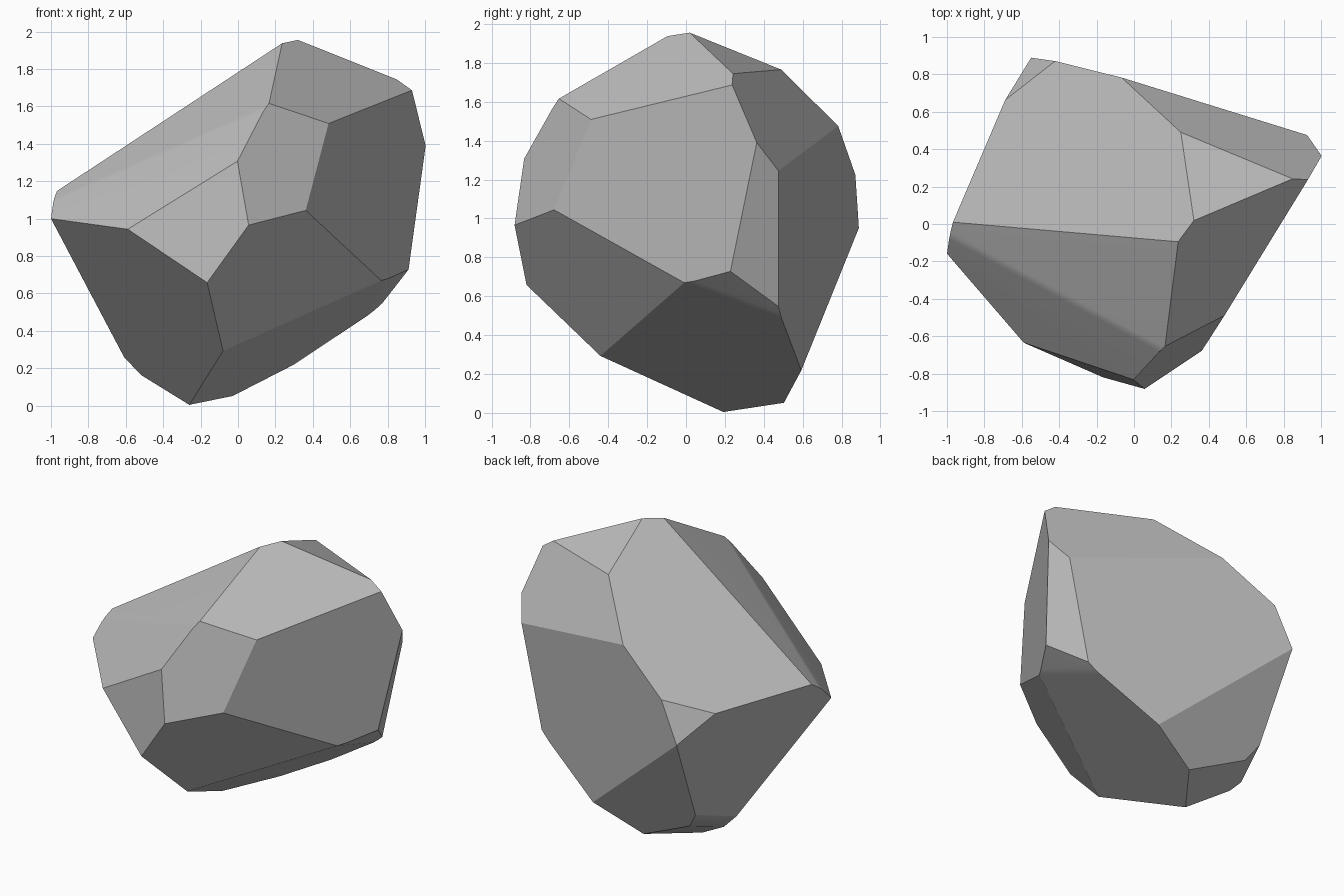
import bpy
import bmesh
import math
from mathutils import Vector

# Remove the default cube only
default_cube = bpy.data.objects.get("Cube")
if default_cube:
    bpy.data.objects.remove(default_cube, do_unlink=True)

# Chisel cuts: outward direction of each face and its offset from the origin
CROWN_CUTS = [
    ((-.629, .31, 1), 1.76),         # large sloping top
    ((-.491, -.343, .703), 1.279),   # upper front slope
    ((-.185, -.183, .199), .413),    # front shoulder
    ((.19, -.185, .28), .605),       # upper side slope
    ((.223, .45, 1.034), 2.102),     # small peak facet
    ((.155, .357, .191), .551),      # upper back slope
    ((-.56, .57, .3), 1.1),          # back corner chip
]
WAIST_CUTS = [
    ((-.35, -.91, .07), .85),        # front facet
    ((.52, -.864, .216), 1),         # front corner facet
    ((.745, -.455, -.01), .568),     # broad side
    ((.858, .35, -.19), .724),       # narrow side strip
    ((.388, 1.317, -.087), .877),    # broad back
    ((-.753, .314, -.196), .507),    # back corner side
]
FOOT_CUTS = [
    ((-.974, -.724, -.979), .11),    # front undercut
    ((.425, -.482, -.403), .06),     # side undercut
    ((.368, -.179, -.622), -.133),   # main underside
    ((.54, -.16, -.64), -.01),       # underside chip
    ((-.04, .937, -.425), .451),     # back undercut
    ((-.38, .43, -.97), .177),       # rear underside
    ((-.69, .44, -.65), .392),       # rear underside chip
]


def chisel(bm, direction, offset):
    """Slice the block with a plane, drop the outside and cap the cut."""
    normal = Vector(direction)
    point = normal * offset / normal.length_squared
    cut = bmesh.ops.bisect_plane(
        bm, geom=bm.verts[:] + bm.edges[:] + bm.faces[:], dist=1e-5,
        plane_co=point, plane_no=normal, clear_outer=True)
    rim = [e for e in cut["geom_cut"] if isinstance(e, bmesh.types.BMEdge)]
    if rim:
        bmesh.ops.holes_fill(bm, edges=rim, sides=0)


def make_material(name, colour):
    mat = bpy.data.materials.new(name)
    mat.use_nodes = True
    mat.diffuse_color = colour
    for node in mat.node_tree.nodes:
        if node.type == "BSDF_PRINCIPLED":
            node.inputs["Base Color"].default_value = colour
    return mat


# Carve the boulder out of an oversized block
bm = bmesh.new()
bmesh.ops.create_cube(bm, size=6)
for direction, offset in CROWN_CUTS + WAIST_CUTS + FOOT_CUTS:
    chisel(bm, direction, offset)
bmesh.ops.remove_doubles(bm, verts=bm.verts[:], dist=.004)
bmesh.ops.recalc_face_normals(bm, faces=bm.faces[:])

# Soften the shallow ridges
shallow = [e for e in bm.edges
           if len(e.link_faces) == 2
           and e.calc_face_angle() < math.radians(18)]
if shallow:
    bmesh.ops.bevel(bm, geom=shallow, offset=.04, offset_type="OFFSET",
                    segments=1, profile=.5, affect="EDGES",
                    clamp_overlap=True)

mesh = bpy.data.meshes.new("boulder")
bm.to_mesh(mesh)
bm.free()
boulder = bpy.data.objects.new("boulder", mesh)
bpy.context.collection.objects.link(boulder)
mesh.materials.append(make_material("stone grey", (.5, .5, .5, 1)))

# Smooth only across the shallow ridges
bpy.ops.object.select_all(action="DESELECT")
boulder.select_set(True)
bpy.context.view_layer.objects.active = boulder
bpy.ops.object.shade_smooth_by_angle(angle=math.radians(26))
weighted = boulder.modifiers.new("flat facets", "WEIGHTED_NORMAL")
weighted.keep_sharp = True
